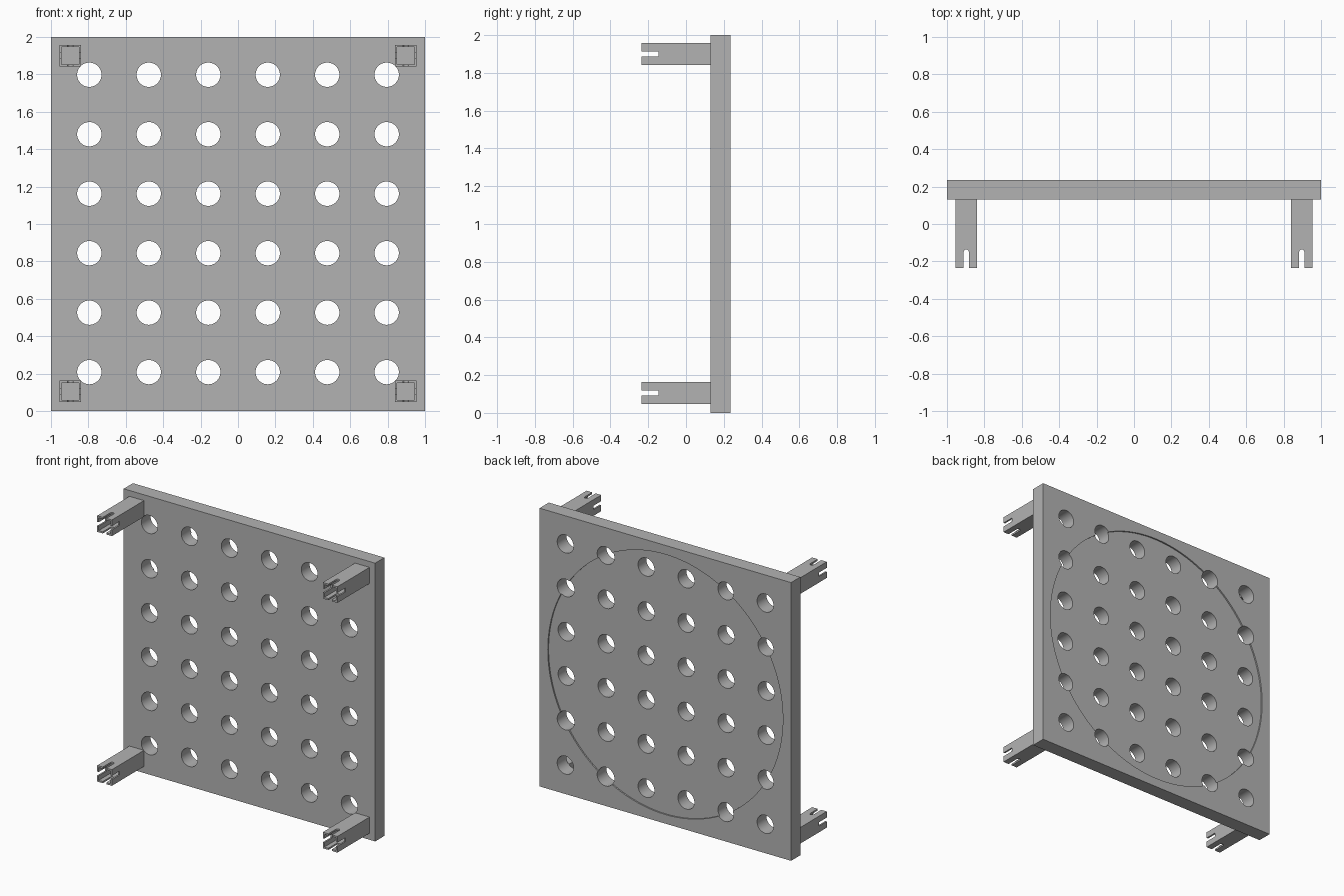
import bpy, bmesh, math
from mathutils import Matrix, Vector

if "Cube" in bpy.data.objects:
    bpy.data.objects.remove(bpy.data.objects["Cube"])

grey = bpy.data.materials.new("plain_grey")
grey.use_nodes = True
colour = (0.45, 0.45, 0.45, 1)
grey.diffuse_color = colour
grey.node_tree.nodes["Principled BSDF"].inputs["Base Color"].default_value = colour

FRONT, PLATE_FRONT, BACK = -0.235, 0.13, 0.235
MID = 1.0


def add_box(bm, low, high):
    low, high = Vector(low), Vector(high)
    size = Matrix.Diagonal((*(high - low), 1))
    bmesh.ops.create_cube(bm, size=1, matrix=Matrix.Translation((low + high) / 2) @ size)


def add_cylinder(bm, centre, radius, depth, axis, segments):
    turn = Matrix.Rotation(math.pi / 2, 4, 'X') if axis == 'Y' else Matrix.Identity(4)
    bmesh.ops.create_cone(bm, cap_ends=True, segments=segments, radius1=radius, radius2=radius,
                          depth=depth, matrix=Matrix.Translation(centre) @ turn)


def make_object(name, bm):
    mesh = bpy.data.meshes.new(name)
    bm.to_mesh(mesh)
    bm.free()
    mesh.materials.append(grey)
    obj = bpy.data.objects.new(name, mesh)
    bpy.context.collection.objects.link(obj)
    return obj


def cut(obj, bm):
    """Subtract the shape in bm from obj."""
    cutter = make_object("cutter", bm)
    cutter.hide_render = True
    mod = obj.modifiers.new("cut", 'BOOLEAN')
    mod.operation, mod.solver, mod.object = 'DIFFERENCE', 'EXACT', cutter
    bpy.context.view_layer.objects.active = obj
    bpy.ops.object.modifier_apply(modifier=mod.name)
    bpy.data.objects.remove(cutter)


# Square plate
bm = bmesh.new()
add_box(bm, (-1, PLATE_FRONT, 0), (1, BACK, 2))
plate = make_object("perforated_plate", bm)

# Shallow round recess in the back
bm = bmesh.new()
add_cylinder(bm, (0, BACK + 0.04, MID), 0.935, 0.1, 'Y', 128)
cut(plate, bm)

# Grid of round through holes
bm = bmesh.new()
for i in range(6):
    for j in range(6):
        add_cylinder(bm, ((i - 2.5) * 0.318, 0.18, MID + 0.003 + (j - 2.5) * 0.318),
                     0.065, 0.4, 'Y', 48)
cut(plate, bm)

bpy.ops.object.select_all(action='DESELECT')
plate.select_set(True)
bpy.context.view_layer.objects.active = plate
bpy.ops.object.shade_smooth_by_angle(angle=math.radians(30))

# Hollow square legs with slotted ends
HALF, WALL, SLOT = 0.058, 0.012, 0.014
for side, x in (("right", -0.897), ("left", 0.897)):
    for level, z in (("lower", 0.105), ("upper", 1.9)):
        bm = bmesh.new()
        add_box(bm, (x - HALF, FRONT, z - HALF), (x + HALF, PLATE_FRONT, z + HALF))
        leg = make_object(f"{level}_{side}_leg", bm)

        # Bore
        bm = bmesh.new()
        inner = HALF - WALL
        add_box(bm, (x - inner, FRONT - 0.1, z - inner), (x + inner, PLATE_FRONT + 0.1, z + inner))
        cut(leg, bm)

        # Square-ended slots in the side walls
        bm = bmesh.new()
        add_box(bm, (x - 0.1, FRONT - 0.1, z - SLOT), (x + 0.1, -0.145, z + SLOT))
        cut(leg, bm)

        # Round-ended slots in the top and bottom walls
        bm = bmesh.new()
        add_box(bm, (x - SLOT, FRONT - 0.1, z - 0.1), (x + SLOT, -0.15, z + 0.1))
        cut(leg, bm)
        bm = bmesh.new()
        add_cylinder(bm, (x, -0.15, z), SLOT, 0.2, 'Z', 24)
        cut(leg, bm)
